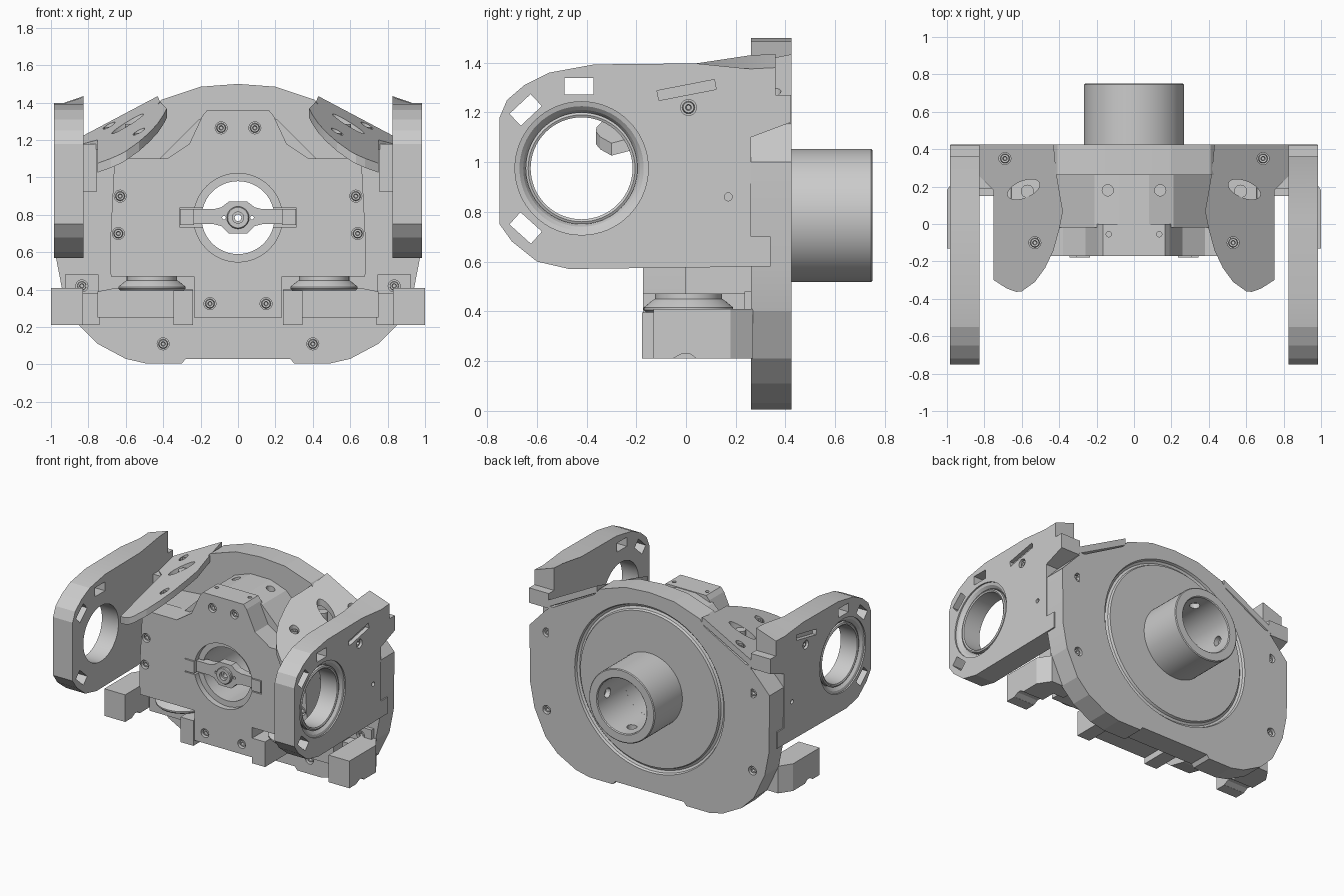
import bpy, bmesh
from math import sin, cos, pi, radians
from mathutils import Matrix, Vector

if "Cube" in bpy.data.objects:
    bpy.data.objects.remove(bpy.data.objects["Cube"])

AX = {'x': lambda u, v, h: (h, u, v), 'y': lambda u, v, h: (u, h, v), 'z': lambda u, v, h: (u, v, h)}


def finish(name, bm):
    bmesh.ops.remove_doubles(bm, verts=bm.verts, dist=1e-5)
    bmesh.ops.recalc_face_normals(bm, faces=bm.faces)
    me = bpy.data.meshes.new(name)
    bm.to_mesh(me)
    bm.free()
    ob = bpy.data.objects.new(name, me)
    bpy.context.collection.objects.link(ob)
    return ob


def prism(name, pts, axis, a, b):
    """Extrude a 2D outline along an axis from a to b."""
    bm = bmesh.new()
    lo, hi = ([bm.verts.new(AX[axis](u, v, h)) for u, v in pts] for h in (a, b))
    n = len(pts)
    bm.faces.new(lo)
    bm.faces.new(hi)
    for i in range(n):
        bm.faces.new((lo[i], lo[(i + 1) % n], hi[(i + 1) % n], hi[i]))
    return finish(name, bm)


def lathe(name, prof, axis, c, n=48):
    """Revolve a closed (radius, height) profile; c is the centre across the axis."""
    bm = bmesh.new()
    rows = [[bm.verts.new(AX[axis](c[0] + r * cos(2 * pi * i / n), c[1] + r * sin(2 * pi * i / n), h))
             for r, h in prof] for i in range(n)]
    m = len(prof)
    for i in range(n):
        p, q = rows[i], rows[(i + 1) % n]
        for j in range(m):
            k = (j + 1) % m
            if prof[j][0] or prof[k][0]:
                bm.faces.new((p[j], p[k], q[k], q[j]))
    return finish(name, bm)


def cyl(name, r, axis, c, a, b, n=48):
    return lathe(name, [(0, a), (r, a), (r, b), (0, b)], axis, c, n)


def box(name, lo, hi, rot_x=0):
    bm = bmesh.new()
    lo, hi = Vector(lo), Vector(hi)
    size = hi - lo
    bmesh.ops.create_cube(bm, size=1, matrix=Matrix.Translation((lo + hi) / 2) @ Matrix.Rotation(rot_x, 4, 'X')
                          @ Matrix.Diagonal((*[abs(s) for s in size], 1)))
    return finish(name, bm)


def cut(ob, *tools):
    for t in tools:
        m = ob.modifiers.new('cut', 'BOOLEAN')
        m.operation, m.solver, m.object = 'DIFFERENCE', 'EXACT', t
        bpy.context.view_layer.objects.active = ob
        bpy.ops.object.modifier_apply(modifier=m.name)
        bpy.data.objects.remove(t)


def both(half):
    """Mirror a right-hand outline to a full symmetric one."""
    return half + [(-x, z) for x, z in reversed(half) if x]


def screw(ob, axis, c, face, d):
    """Sunken screw: a hole at 'face' going in along d (+1/-1), with a head inside."""
    cut(ob, cyl('hole', .032, axis, c, face - d * .02, face + d * .04, 20))
    lathe('screw_head', [(0, face + d * .03), (.009, face + d * .03), (.012, face + d * .012),
                         (.022, face + d * .012), (.026, face + d * .045), (0, face + d * .045)], axis, c, 16)


ZC = .785   # height of the main axis

# back plate with ring groove and hollow stub shaft
plate = prism('back_plate', both([(.28, .03), (.3, .005), (.49, .005), (.6, .03), (.75, .11), (.85, .21), (.94, .4),
                                  (.975, .58), (.98, 1.0), (.84, 1.15), (.45, 1.365), (.41, 1.415), (.2, 1.485),
                                  (0, 1.5)]), 'y', .262, .425)
cut(plate, cyl('bore', .2, 'y', (0, ZC), 0, 1),
    lathe('groove', [(.565, .46), (.565, .425), (.572, .408), (.588, .4), (.604, .408), (.611, .425), (.611, .46)],
          'y', (0, ZC), 64))
shaft = lathe('rear_shaft', [(.2, .40), (.268, .40), (.268, .745), (.262, .75), (.206, .75), (.2, .744)], 'y', (0, ZC), 64)
cut(shaft, cyl('pin', .035, 'z', (0, .63), ZC - .235, ZC + .235, 20),
    cyl('pin', .035, 'x', (.63, ZC), -.235, .235, 20))
for s in (1, -1):
    for z in (.41, .98):
        screw(plate, 'y', (s * .84, z), .425, -1)
    screw(plate, 'y', (s * .4, .11), .262, 1)

# central core housing
core = prism('core_housing', both([(.235, .25), (.235, .47), (.68, .47), (.685, .62), (.66, 1.1), (.38, 1.1),
                                   (.26, 1.18), (.19, 1.33), (.165, 1.36)]), 'y', -.172, .0)
rear = prism('core_rear', both([(.235, .25), (.235, .47), (.66, .47), (.655, 1.08), (.42, 1.1), (.21, 1.31),
                                (.08, 1.355)]), 'y', -.02, .27)
cut(core, cyl('bore', .195, 'y', (0, ZC), -.5, .5), cyl('recess', .237, 'y', (0, ZC), -.3, -.13),
    box('bar_slot', (-.312, -.3, .735), (.312, -.1, .836)))
cut(rear, cyl('bore', .197, 'y', (0, ZC), -.5, .5))
for s in (1, -1):
    for x, z in ((.63, .9), (.64, .7), (.15, .325), (.09, 1.265)):
        screw(core, 'y', (s * x, z), -.172, 1)
    cut(core, cyl('hole', .014, 'z', (s * .135, -.055), 1.3, 1.4, 16))
    cut(rear, cyl('hole', .03, 'z', (s * .14, .18), 1.25, 1.4, 20))

# cross bar and drilled hub in the central opening
bar = prism('cross_bar', both([(.05, .70), (.09, .74), (.13, .75), (.31, .75), (.31, .83), (.13, .83),
                               (.09, .84), (.05, .87)]), 'y', -.15, -.09)
for s in (1, -1):
    prism('bar_end', [(s * .235, .745), (s * .31, .745), (s * .31, .832), (s * .235, .832)], 'y', -.178, -.1)
    cut(bar, cyl('hole', .01, 'y', (s * .075, ZC), -.3, 0, 12))
cut(bar, cyl('hole', .018, 'y', (0, ZC), -.3, 0, 16))
lathe('hub_collar', [(.03, -.172), (.055, -.172), (.06, -.166), (.06, -.14), (.03, -.14)], 'y', (0, ZC), 24)

ARM = [(-.75, .75), (-.75, 1.18), (-.72, 1.25), (-.65, 1.31), (-.55, 1.36), (-.37, 1.393), (.04, 1.397),
       (.26, 1.43), (.36, 1.435), (.36, 1.27), (.422, 1.27), (.422, 1.16), (.262, 1.1), (.262, .7), (.34, .7),
       (.34, .58), (-.47, .57), (-.6, .6), (-.7, .68)]
PANEL = [(.43, .425), (.415, .27), (.395, .15), (.38, .07), (.4, -.03), (.43, -.14), (.475, -.235), (.53, -.31),
         (.6, -.36), (.63, -.363), (.68, -.345), (.75, -.3), (.75, .18), (.83, .26), (.84, .425)]
BC = (-.42, .975)   # bearing centre in the arms (y, z)


def panel_z(x, y):
    return 1.425 - .53 * (abs(x) - .45) + .26 * (y - .43)


for s, side in ((1, 'right'), (-1, 'left')):
    # side arm with bearing bore and slots
    arm = prism(side + '_arm', ARM, 'x', s * .825, s * .985)
    for v in arm.data.vertices:
        if abs(v.co.x) > .9 and v.co.y > .2 and v.co.z > 1.3:
            v.co.z -= .055
    cut(arm, lathe('bore', [(0, s * .7), (.205, s * .7), (.205, s * .93), (.225, s * .935), (.235, s * .955),
                            (.25, s * .97), (.268, s * .975), (.268, s * 1.1), (0, s * 1.1)], 'x', BC, 64))
    lathe(side + '_bearing_rim', [(.225, s * .93), (.225, s * .96), (.215, s * .965), (.205, s * .96),
                                  (.205, s * .93)], 'x', BC, 64)
    for y, z, a in ((-.43, 1.305, 0), (-.645, 1.21, 43), (-.645, .735, -42)):
        cut(arm, box('slot', (s * .9 - .3, y - .058, z - .033), (s * .9 + .3, y + .058, z + .033), radians(a)))
    cut(arm, box('slot', (s * .985 - .03, -.115, 1.27), (s * .985 + .03, .12, 1.31), radians(11)),
        cyl('hole', .016, 'x', (.17, .86), s * .95, s * 1.05, 16))
    screw(arm, 'x', (.01, 1.22), s * .985, -s)
    box(side + '_arm_bracket', (s * .755, .19, .925), (s * .83, .425, 1.18))

    # sloped shoulder panel
    panel = prism(side + '_shoulder_panel', [(s * x, y) for x, y in PANEL], 'z', 0, 1)
    for v in panel.data.vertices:
        v.co.z = panel_z(v.co.x, v.co.y) + (v.co.z - 1) * .05
    oval = [(s * (.59 + .085 * cos(t) - .01 * sin(t)), .185 + .05 * sin(t) - .02 * cos(t))
            for t in (2 * pi * i / 32 for i in range(32))]
    cut(panel, prism('oval', oval, 'z', 1, 1.6))
    cyl(side + '_panel_boss', .035, 'z', (s * .57, .175), 1.2, 1.285, 20)
    for x, y in ((.69, .35), (.53, -.1)):
        screw(panel, 'z', (s * x, y), panel_z(x, y) + .005, -1)

    # lower foot: outer prong, middle bar, inner block, drive disc
    prong = prism(side + '_foot_prong', [(s * .83, -.13), (s * 1.0, -.13), (s * 1.0, .18), (s * .94, .27),
                                         (s * .83, .27)], 'z', .21, .41)
    cut(prong, prism('notch', [(-.05, .2), (-.05, .211), (-.015, .23), (.015, .23), (.04, .211), (.04, .2)],
                     'x', s * .8, s * 1.1))
    prism(side + '_foot_bar', [(s * .24, .25), (s * .75, .25), (s * .75, .39), (s * .65, .41), (s * .24, .40)],
          'y', .04, .27)
    box(side + '_foot_link', (s * .74, .15, .21), (s * .84, .27, .38))
    box(side + '_foot_block', (s * .24, -.178, .21), (s * .345, .27, .395))
    lathe(side + '_drive_disc', [(0, .395), (.17, .395), (.18, .405), (.18, .415), (.15, .44), (.135, .45),
                                 (.135, .475), (0, .475)], 'z', (s * .46, .01))

    # screw tab on the front of the plate
    tab = box(side + '_plate_tab', (s * .745, .235, .36), (s * .925, .27, .48))
    screw(tab, 'y', (s * .835, .42), .235, 1)

# smooth the round walls, keep facets crisp
bpy.ops.object.select_all(action='SELECT')
bpy.context.view_layer.objects.active = plate
bpy.ops.object.shade_smooth_by_angle(angle=radians(12))
bpy.ops.object.select_all(action='DESELECT')
